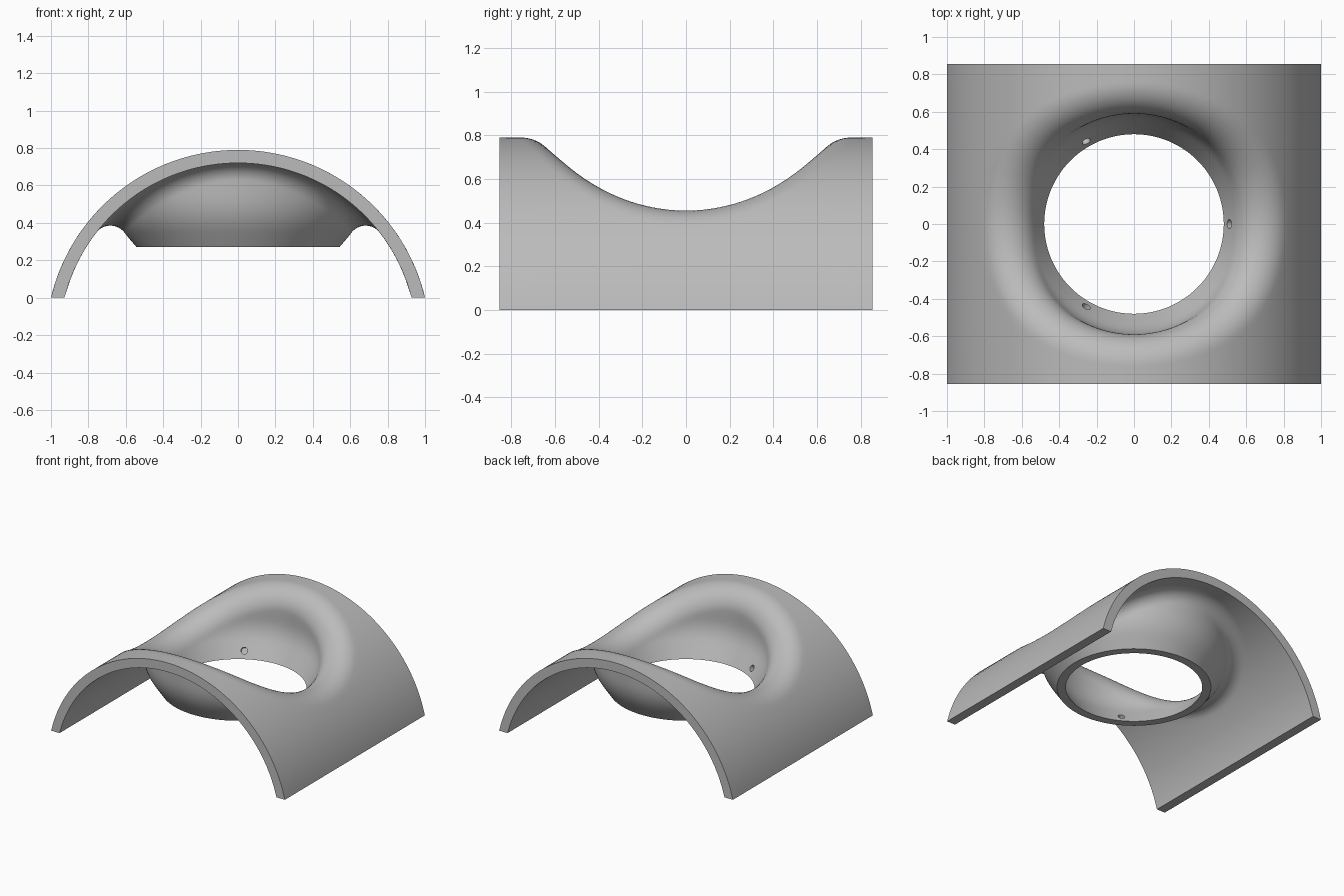
import bpy, bmesh
from math import sin, cos, tan, atan2, asin, hypot, pi, radians
from mathutils import Vector

cube = bpy.data.objects.get("Cube")
if cube:
    bpy.data.objects.remove(cube, do_unlink=True)

# Main dimensions
ARC_R, ARC_Z = 1.028, -0.238        # outer arch radius and axis height
THICK, HALF_Y = 0.07, 0.855
FILLET = 0.165                      # rounding between arch and collar
HOLE_R, HOLE_Z, THROAT_R = 0.48, 0.27, 0.59
SLOPE, CONE_H = radians(30), 0.12
LIP = 0.054                         # collar wall thickness at its lower lip
BEND = (THROAT_R - HOLE_R - CONE_H * tan(SLOPE)) / (1 - cos(SLOPE))
WALL_ROWS, FILLET_ROWS, SHELL_ROWS = 10, 14, 14

mat = bpy.data.materials.new("plain grey")
mat.use_nodes = True
grey = (0.5, 0.5, 0.5, 1)
mat.diffuse_color = grey
mat.node_tree.nodes["Principled BSDF"].inputs["Base Color"].default_value = grey


def collar(t):
    """Collar profile at length t: radius, height, lean from vertical."""
    cone = CONE_H / cos(SLOPE)
    if t < cone:
        return HOLE_R + t * sin(SLOPE), HOLE_Z + t * cos(SLOPE), SLOPE
    r, z = HOLE_R + CONE_H * tan(SLOPE), HOLE_Z + CONE_H
    a = max(0, SLOPE - (t - cone) / BEND)
    r += BEND * (cos(a) - cos(SLOPE))
    z += BEND * (sin(SLOPE) - sin(a)) + max(0, t - cone - BEND * SLOPE)
    return r, z, a


def collar_point(t, phi, depth):
    """Point below the collar surface, and the surface normal."""
    r, z, a = collar(t)
    n = Vector((-cos(a) * cos(phi), -cos(a) * sin(phi), sin(a)))
    return Vector((r * cos(phi), r * sin(phi), z)) - n * depth, n


def contact(phi):
    """Profile length where the rounding meets the collar."""
    lo, hi = 0.0, 1.0
    for _ in range(40):
        mid = (lo + hi) / 2
        c, _n = collar_point(mid, phi, FILLET)
        if hypot(c.x, c.z - ARC_Z) < ARC_R - FILLET:
            lo = mid
        else:
            hi = mid
    return lo


def arch_limit(radius):
    return asin((radius ** 2 - ARC_Z ** 2) ** 0.5 / radius)


def section(phi, depth):
    """Points from the collar lip, over the rounding, to the arch border."""
    pts = []
    t1 = contact(phi)
    lip = LIP if depth else 0
    t0 = lip * tan(SLOPE)
    for i in range(WALL_ROWS):
        f = i / WALL_ROWS
        pts.append(collar_point(t0 + (t1 - t0) * f, phi, lip + (depth - lip) * f)[0])
    centre, n1 = collar_point(t1, phi, FILLET)
    theta = atan2(centre.x, centre.z - ARC_Z)
    n2 = Vector((sin(theta), 0, cos(theta)))
    for i in range(FILLET_ROWS):
        pts.append(centre + n1.slerp(n2, i / FILLET_ROWS) * (FILLET - depth))
    # unrolled arch between the rounding and the rectangular border
    limit = arch_limit(ARC_R)
    scale = 1 / max(abs(cos(phi)) / limit, abs(sin(phi)) / HALF_Y)
    radius = ARC_R - depth
    end_theta = cos(phi) * scale * arch_limit(radius) / limit
    end_y = sin(phi) * scale
    for i in range(SHELL_ROWS + 1):
        f = i / SHELL_ROWS
        a = theta + (end_theta - theta) * f
        y = centre.y + (end_y - centre.y) * f
        pts.append(Vector((radius * sin(a), y, ARC_Z + radius * cos(a))))
    return pts


# Directions around the hole, with the four corners hit exactly
corner = atan2(HALF_Y, arch_limit(ARC_R))
stops = [(-corner, corner, 40), (corner, pi - corner, 64),
         (pi - corner, pi + corner, 40), (pi + corner, 2 * pi - corner, 64)]
angles = [a + (b - a) * i / n for a, b, n in stops for i in range(n)]

# Closed loop of upper and lower sections swept around the hole
bm = bmesh.new()
rings = []
for phi in angles:
    loop = section(phi, 0) + section(phi, THICK)[::-1]
    rings.append([bm.verts.new(p) for p in loop])
for k, ring in enumerate(rings):
    following = rings[(k + 1) % len(rings)]
    for i in range(len(ring)):
        j = (i + 1) % len(ring)
        bm.faces.new((ring[i], ring[j], following[j], following[i]))
bmesh.ops.recalc_face_normals(bm, faces=bm.faces)
mesh = bpy.data.meshes.new("arched_saddle")
bm.to_mesh(mesh)
bm.free()
saddle = bpy.data.objects.new("arched_saddle", mesh)
bpy.context.collection.objects.link(saddle)
mesh.materials.append(mat)

# Three small blind holes square to the collar wall
bpy.context.view_layer.objects.active = saddle
saddle.select_set(True)
for k in range(3):
    p, n = collar_point(0.06, k * 2 * pi / 3, 0)
    bm = bmesh.new()
    bmesh.ops.create_cone(bm, cap_ends=True, segments=24, radius1=0.024,
                          radius2=0.024, depth=0.07)
    bm.transform(n.to_track_quat('Z', 'Y').to_matrix().to_4x4())
    cut_mesh = bpy.data.meshes.new("screw_hole_cutter")
    bm.to_mesh(cut_mesh)
    bm.free()
    cut_mesh.materials.append(mat)
    cutter = bpy.data.objects.new("screw_hole_cutter", cut_mesh)
    cutter.location = p
    cutter.hide_render = True
    bpy.context.collection.objects.link(cutter)
    mod = saddle.modifiers.new("screw_hole", 'BOOLEAN')
    mod.operation, mod.solver, mod.object = 'DIFFERENCE', 'EXACT', cutter
    bpy.context.view_layer.update()
    bpy.ops.object.modifier_apply(modifier=mod.name)
    bpy.data.objects.remove(cutter, do_unlink=True)

bpy.ops.object.select_all(action='DESELECT')
saddle.select_set(True)
bpy.ops.object.shade_smooth_by_angle(angle=radians(35))
